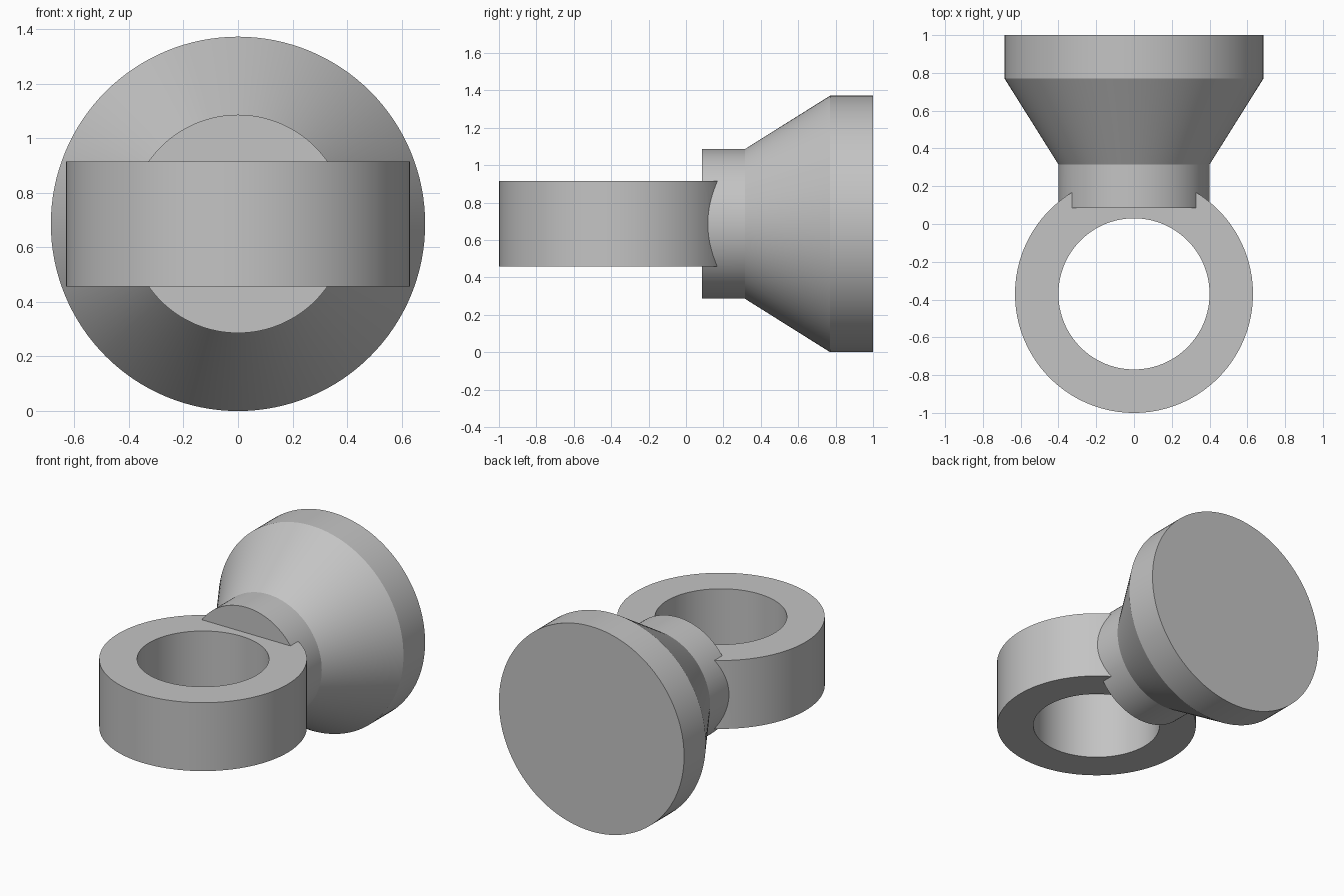
import bpy, bmesh, math
from mathutils import Matrix, Vector

cube = bpy.data.objects.get("Cube")
if cube:
    bpy.data.objects.remove(cube, do_unlink=True)

SEGMENTS = 128
MID_Z = 0.686

grey = bpy.data.materials.new("plain_grey")
grey.use_nodes = True
grey.diffuse_color = (0.55, 0.55, 0.55, 1)
grey.node_tree.nodes["Principled BSDF"].inputs["Base Color"].default_value = (0.55, 0.55, 0.55, 1)


def lathe(name, profile, matrix, closed=False):
    """Spin a (radius, height) profile around z, then place it."""
    bm = bmesh.new()
    verts = [bm.verts.new((r, 0, h)) for r, h in profile]
    for a, b in zip(verts, verts[1:]):
        bm.edges.new((a, b))
    if closed:
        bm.edges.new((verts[-1], verts[0]))
    bmesh.ops.spin(bm, geom=bm.verts[:] + bm.edges[:], axis=(0, 0, 1), cent=(0, 0, 0),
                   angle=math.tau, steps=SEGMENTS, use_merge=True)
    bmesh.ops.remove_doubles(bm, verts=bm.verts, dist=1e-5)
    bmesh.ops.recalc_face_normals(bm, faces=bm.faces)
    mesh = bpy.data.meshes.new(name)
    bm.to_mesh(mesh)
    bm.free()
    mesh.transform(matrix)
    mesh.materials.append(grey)
    obj = bpy.data.objects.new(name, mesh)
    bpy.context.collection.objects.link(obj)
    return obj


# Flat finger ring, axis vertical
ring = lathe("ring_with_knob",
             [(0.40, -0.229), (0.63, -0.229), (0.63, 0.229), (0.40, 0.229)],
             Matrix.Translation(Vector((0, -0.37, MID_Z))), closed=True)

# Flared knob with a short neck, axis running to the back
knob = lathe("flared_knob",
             [(0, 0.086), (0.40, 0.086), (0.40, 0.315), (0.686, 0.771), (0.686, 1.0), (0, 1.0)],
             Matrix.Translation(Vector((0, 0, MID_Z))) @ Matrix.Rotation(-math.pi / 2, 4, 'X'))

# Fuse both into one solid
union = ring.modifiers.new("fuse_knob", 'BOOLEAN')
union.operation = 'UNION'
union.solver = 'EXACT'
union.object = knob
bpy.ops.object.select_all(action='DESELECT')
bpy.context.view_layer.objects.active = ring
ring.select_set(True)
bpy.ops.object.modifier_apply(modifier=union.name)
bpy.data.objects.remove(knob, do_unlink=True)

bpy.ops.object.shade_smooth_by_angle(angle=math.radians(25))
